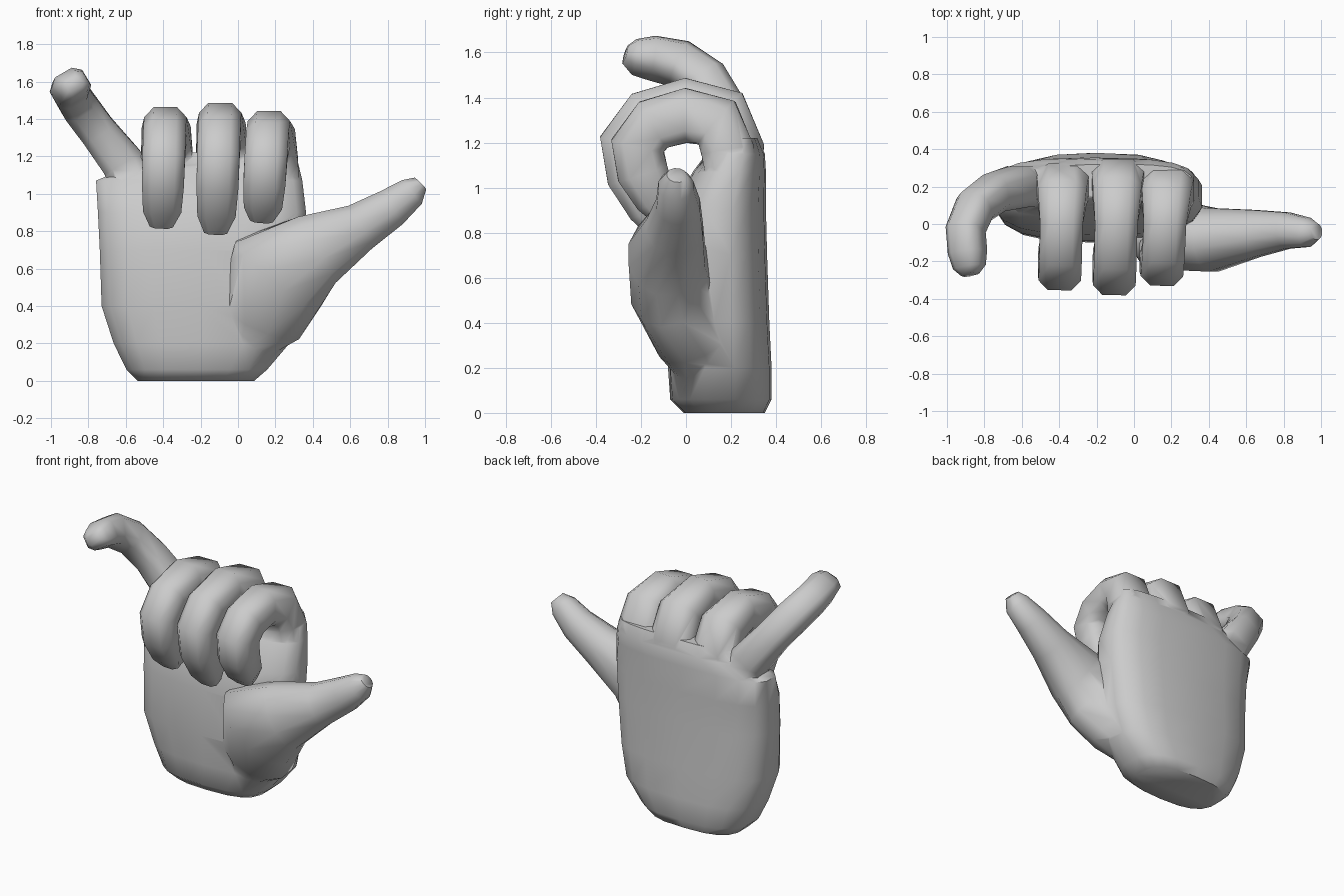
import bpy, bmesh, math
from mathutils import Vector

if "Cube" in bpy.data.objects:
    bpy.data.objects.remove(bpy.data.objects["Cube"])


def oval(n, power):
    """Rounded-square outline with n points and unit half size."""
    pts = []
    for k in range(n):
        a = 2 * math.pi * (k + 0.5) / n
        c, s = math.cos(a), math.sin(a)
        pts.append((math.copysign(abs(c) ** (2 / power), c),
                    math.copysign(abs(s) ** (2 / power), s)))
    return pts


def loft(name, rings):
    """Skin a list of equal-length rings and cap both ends."""
    bm = bmesh.new()
    rows = [[bm.verts.new(p) for p in ring] for ring in rings]
    n = len(rows[0])
    for a, b in zip(rows, rows[1:]):
        for i in range(n):
            j = (i + 1) % n
            bm.faces.new((a[i], a[j], b[j], b[i]))
    bm.faces.new(rows[0][::-1])
    bm.faces.new(rows[-1])
    bmesh.ops.recalc_face_normals(bm, faces=bm.faces)
    mesh = bpy.data.meshes.new(name)
    bm.to_mesh(mesh)
    bm.free()
    obj = bpy.data.objects.new(name, mesh)
    bpy.context.collection.objects.link(obj)
    return obj


def sweep(name, path, side, sides=8, power=3.0):
    """Tube along path of (x, y, z, half size along side, other half size)."""
    pts = [Vector(p[:3]) for p in path]
    rings = []
    for i, p in enumerate(path):
        t = (pts[min(i + 1, len(pts) - 1)] - pts[max(i - 1, 0)]).normalized()
        u = Vector(side)
        u = (u - t * u.dot(t)).normalized()
        v = t.cross(u)
        rings.append([pts[i] + u * a * p[3] + v * b * p[4] for a, b in oval(sides, power)])
    return loft(name, rings)


# palm: z, left, right, front, back
levels = [(0.0, -0.54, 0.09, -0.01, 0.35), (0.06, -0.60, 0.16, -0.07, 0.38),
          (0.2, -0.67, 0.28, -0.08, 0.38), (0.4, -0.735, 0.33, -0.10, 0.37),
          (0.7, -0.745, 0.36, -0.09, 0.36), (0.9, -0.755, 0.37, -0.06, 0.355),
          (1.07, -0.765, 0.35, 0.03, 0.355), (1.15, -0.58, 0.33, 0.09, 0.35),
          (1.22, -0.52, 0.31, 0.14, 0.32)]
palm = loft("hand", [[((l + r) / 2 + a * (r - l) / 2, (f + b) / 2 + c * (b - f) / 2, z)
                      for a, c in oval(18, 2.8)] for z, l, r, f, b in levels])

# three curled fingers share one curl, scaled about its middle; wide at the knuckles
curl = [(0.23, 0.95, 0.14, 0.09), (0.23, 1.17, 0.148, 0.125), (0.17, 1.325, 0.138, 0.13),
        (0.0, 1.365, 0.12, 0.128), (-0.178, 1.315, 0.12, 0.125),
        (-0.265, 1.2, 0.12, 0.125), (-0.238, 1.05, 0.118, 0.12),
        (-0.165, 0.9, 0.108, 0.095), (-0.12, 0.80, 0.065, 0.05)]


def curled_finger(name, x_base, x_tip, s):
    n = len(curl) - 1
    path = [(x_base + (x_tip - x_base) * i / n, y * s, 1.13 + (z - 1.13) * s, w, d)
            for i, (y, z, w, d) in enumerate(curl)]
    return sweep(name, path, (1, 0, 0))


parts = [curled_finger("index_finger", 0.19, 0.125, 0.81),
         curled_finger("middle_finger", -0.08, -0.12, 1.0),
         curled_finger("ring_finger", -0.375, -0.41, 0.9)]

# little finger stretched out and hooked forward
parts.append(sweep("little_finger", [
    (-0.54, 0.20, 1.0, 0.12, 0.11), (-0.62, 0.20, 1.17, 0.12, 0.115),
    (-0.75, 0.165, 1.335, 0.105, 0.105), (-0.85, 0.09, 1.47, 0.105, 0.10),
    (-0.90, -0.03, 1.55, 0.10, 0.10), (-0.89, -0.15, 1.575, 0.10, 0.09),
    (-0.88, -0.23, 1.58, 0.085, 0.07), (-0.875, -0.27, 1.59, 0.05, 0.035)], (1, 0, 0.6)))

# thumb with its broad fleshy base
parts.append(sweep("thumb", [
    (0.04, 0.10, 0.16, 0.11, 0.10), (0.12, 0.04, 0.33, 0.175, 0.24),
    (0.215, -0.065, 0.57, 0.19, 0.295), (0.42, -0.085, 0.70, 0.175, 0.21),
    (0.65, -0.05, 0.82, 0.13, 0.135), (0.82, -0.035, 0.925, 0.10, 0.11),
    (0.93, -0.045, 1.01, 0.08, 0.085), (0.975, -0.04, 1.055, 0.045, 0.045)],
    (0, 1, 0), 12, 2.1))

# fuse everything into one skin
bpy.context.view_layer.objects.active = palm
palm.select_set(True)
for part in parts:
    mod = palm.modifiers.new("fuse", 'BOOLEAN')
    mod.operation = 'UNION'
    mod.solver = 'EXACT'
    mod.object = part
    bpy.ops.object.modifier_apply(modifier=mod.name)
    bpy.data.objects.remove(part)
bpy.ops.object.shade_smooth_by_angle(angle=math.radians(60))
